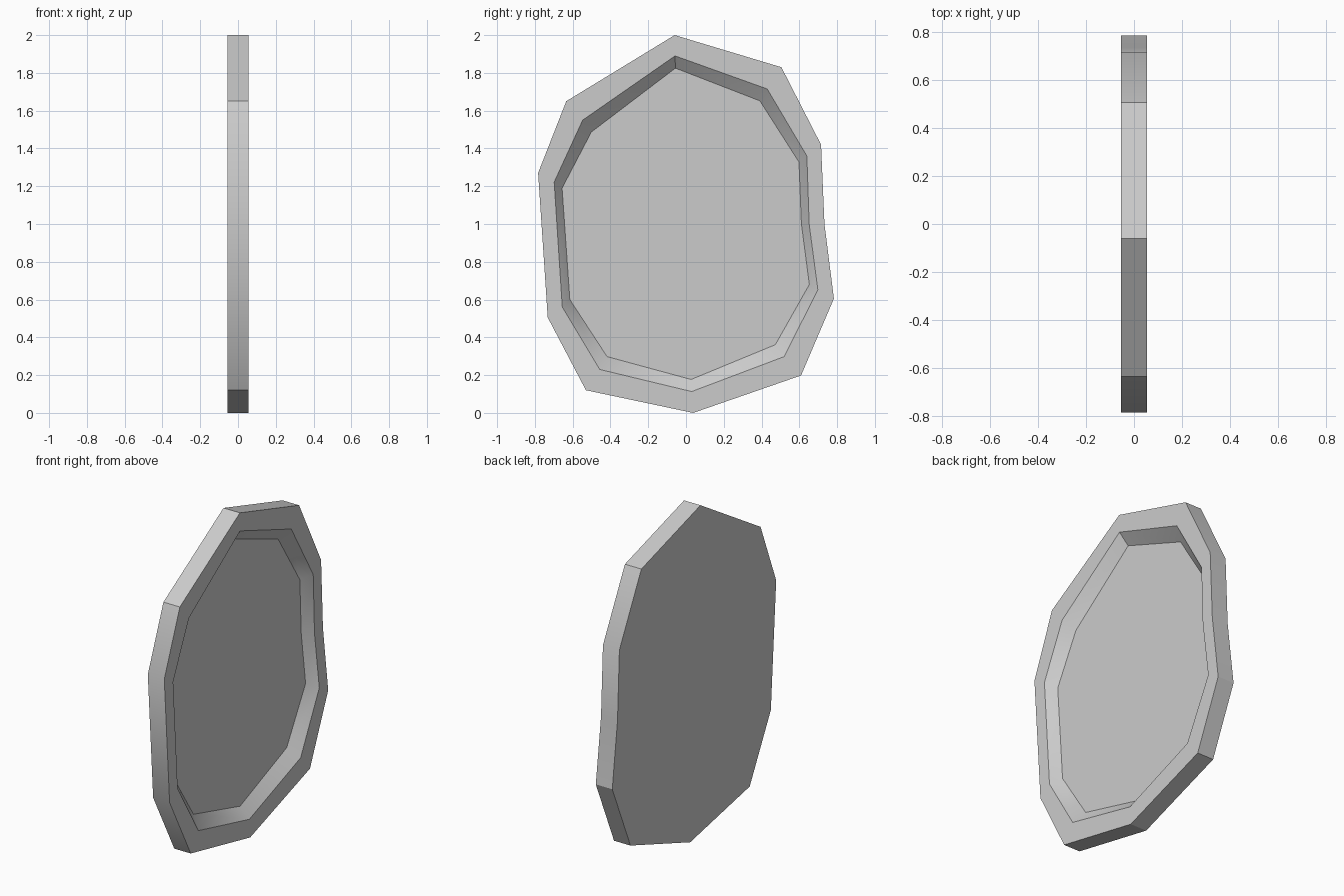
import bpy, bmesh, math

if "Cube" in bpy.data.objects:
    bpy.data.objects.remove(bpy.data.objects["Cube"])

HALF = 0.055      # half thickness of the plate
FLOOR_X = -0.005  # level of the recessed panel

# Irregular outlines as (y, z), matching point for point
OUTER = [(-.06, 2), (.505, 1.83), (.715, 1.42), (.733, 1), (.783, .605), (.609, .198),
         (.038, 0), (-.53, .12), (-.732, .505), (-.783, 1.27), (-.634, 1.65)]
RIM = [(-.058, 1.89), (.43, 1.715), (.64, 1.36), (.652, 1), (.698, .652), (.52, .298),
       (.03, .113), (-.457, .23), (-.655, .56), (-.698, 1.222), (-.547, 1.55)]
FLOOR = [(-.056, 1.825), (.391, 1.652), (.598, 1.328), (.611, 1), (.653, .68), (.473, .361),
         (.027, .177), (-.418, .298), (-.615, .6), (-.656, 1.19), (-.501, 1.487)]

grey = bpy.data.materials.new("light grey")
grey.diffuse_color = (0.6, 0.6, 0.6, 1)
grey.use_nodes = True
grey.node_tree.nodes["Principled BSDF"].inputs["Base Color"].default_value = grey.diffuse_color

bm = bmesh.new()


def ring(points, x):
    return [bm.verts.new((x, y, z)) for y, z in points]


def bridge(a, b):
    for i in range(len(a)):
        j = (i + 1) % len(a)
        bm.faces.new((a[i], a[j], b[j], b[i]))


# Back cap, outer wall, raised border, sloped recess wall, recessed panel
rings = [ring(OUTER, -HALF), ring(OUTER, HALF), ring(RIM, HALF), ring(FLOOR, FLOOR_X)]
bm.faces.new(rings[0])
for a, b in zip(rings, rings[1:]):
    bridge(a, b)
bm.faces.new(rings[-1])
bmesh.ops.recalc_face_normals(bm, faces=bm.faces)

mesh = bpy.data.meshes.new("recessed_plate")
bm.to_mesh(mesh)
bm.free()
mesh.materials.append(grey)
plate = bpy.data.objects.new("recessed_plate", mesh)
bpy.context.collection.objects.link(plate)

# Soft shading across the shallow corners only
bpy.context.view_layer.objects.active = plate
plate.select_set(True)
bpy.ops.object.shade_smooth_by_angle(angle=math.radians(30))
